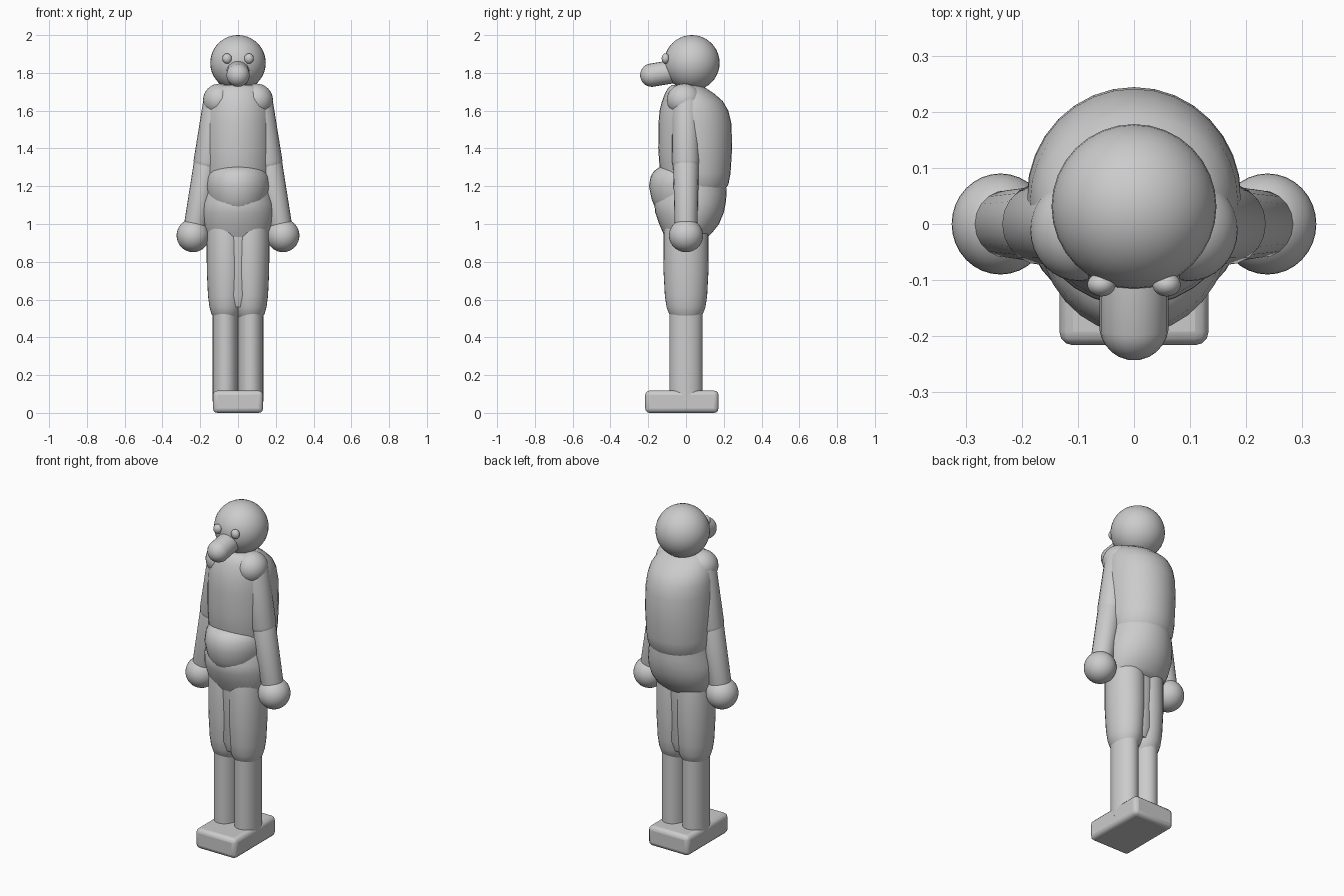
import bpy, bmesh, math
from mathutils import Vector

if "Cube" in bpy.data.objects:
    bpy.data.objects.remove(bpy.data.objects["Cube"])


def finish(name, bm, angle=50):
    """Turn a bmesh into a smooth shaded object."""
    bmesh.ops.recalc_face_normals(bm, faces=bm.faces)
    me = bpy.data.meshes.new(name)
    bm.to_mesh(me)
    bm.free()
    ob = bpy.data.objects.new(name, me)
    bpy.context.collection.objects.link(ob)
    bpy.ops.object.select_all(action='DESELECT')
    ob.select_set(True)
    bpy.context.view_layer.objects.active = ob
    bpy.ops.object.shade_smooth_by_angle(angle=math.radians(angle))
    return ob


def ball(name, centre, radii):
    bm = bmesh.new()
    bmesh.ops.create_uvsphere(bm, u_segments=32, v_segments=20, radius=1)
    for v in bm.verts:
        v.co = Vector(c + r * p for c, r, p in zip(centre, radii, v.co))
    return finish(name, bm)


def loft(name, sections, cx=0, n=32):
    """Closed stack of ellipses: (z, y_front, y_back, half_width)."""
    bm = bmesh.new()
    rings = []
    for z, yf, yb, rx in sections:
        ring = []
        for i in range(n):
            a = math.tau * i / n
            ring.append(bm.verts.new((cx + rx * math.cos(a),
                                      (yf + yb) / 2 + (yb - yf) / 2 * math.sin(a), z)))
        rings.append(ring)
    for lo, hi in zip(rings, rings[1:]):
        for i in range(n):
            j = (i + 1) % n
            bm.faces.new((lo[i], lo[j], hi[j], hi[i]))
    bm.faces.new(rings[0])
    bm.faces.new(rings[-1])
    return finish(name, bm)


def capsule(name, a, b, ra, rb, n=20):
    """Tapered tube from a to b with round ends."""
    a, b = Vector(a), Vector(b)
    length = (b - a).length
    rot = (b - a).to_track_quat('Z', 'Y')
    bm = bmesh.new()
    bmesh.ops.create_uvsphere(bm, u_segments=n, v_segments=13, radius=1)
    for v in bm.verts:
        top = v.co.z > 0
        p = v.co * (rb if top else ra)
        if top:
            p.z += length
        v.co = a + rot @ p
    return finish(name, bm)


# Head, nose and eyes
ball("head", (0, 0.031, 1.853), (0.147, 0.147, 0.147))
capsule("nose", (0, -0.05, 1.81), (0, -0.181, 1.788), 0.062, 0.062)

# Torso: rounded jacket, belly and hips
loft("jacket", [
    (1.18, -0.09, 0.205, 0.16), (1.21, -0.12, 0.225, 0.178), (1.27, -0.138, 0.236, 0.186),
    (1.40, -0.147, 0.244, 0.191), (1.53, -0.146, 0.241, 0.19), (1.60, -0.14, 0.224, 0.185),
    (1.65, -0.127, 0.195, 0.175), (1.69, -0.112, 0.15, 0.155), (1.72, -0.095, 0.105, 0.13),
    (1.735, -0.075, 0.075, 0.095)])
loft("belly", [
    (1.06, -0.14, 0.17, 0.12), (1.09, -0.165, 0.18, 0.145), (1.13, -0.182, 0.19, 0.16),
    (1.20, -0.196, 0.20, 0.173), (1.25, -0.188, 0.20, 0.168), (1.28, -0.17, 0.19, 0.155),
    (1.305, -0.135, 0.16, 0.13)])
loft("hips", [
    (0.92, -0.105, 0.105, 0.155), (0.95, -0.12, 0.135, 0.172), (1.0, -0.142, 0.175, 0.187),
    (1.06, -0.163, 0.2, 0.197), (1.11, -0.168, 0.21, 0.194), (1.16, -0.15, 0.215, 0.182),
    (1.24, -0.12, 0.21, 0.17)])

# Parts that come in pairs
for side, s in (("left", 1), ("right", -1)):
    ball(side + "_eye", (s * 0.058, -0.108, 1.876), (0.025, 0.021, 0.027))
    ball(side + "_shoulder", (s * 0.098, -0.01, 1.655), (0.087, 0.092, 0.088))
    capsule(side + "_upper_arm", (s * 0.11, 0, 1.64), (s * 0.161, 0, 1.335), 0.076, 0.074)
    capsule(side + "_forearm", (s * 0.166, 0, 1.32), (s * 0.23, 0, 0.97), 0.069, 0.06)
    ball(side + "_hand", (s * 0.238, 0, 0.939), (0.087, 0.09, 0.088))
    # Trouser leg, then narrower shin
    loft(side + "_thigh", [
        (0.505, -0.075, 0.075, 0.065), (0.525, -0.09, 0.09, 0.078), (0.56, -0.103, 0.103, 0.088),
        (0.62, -0.112, 0.112, 0.096), (0.75, -0.119, 0.119, 0.102), (0.95, -0.118, 0.118, 0.104),
        (1.0, -0.11, 0.11, 0.1)], cx=s * 0.063)
    loft(side + "_shin", [(0.06, -0.088, 0.088, 0.067), (0.6, -0.088, 0.088, 0.067)], cx=s * 0.067)

# Infill between the thighs so the trousers read as one mass
loft("trouser_seat", [(0.56, -0.085, 0.085, 0.08), (0.62, -0.105, 0.105, 0.1),
                      (0.98, -0.112, 0.112, 0.12)])

# Shoes: one joined rounded block
bm = bmesh.new()
bmesh.ops.create_cube(bm, size=1)
for v in bm.verts:
    v.co = Vector((v.co.x * 0.266, v.co.y * 0.388 - 0.022, v.co.z * 0.118 + 0.059))
shoes = finish("shoes", bm, 40)
bev = shoes.modifiers.new("rounding", 'BEVEL')
bev.width = 0.024
bev.segments = 3
